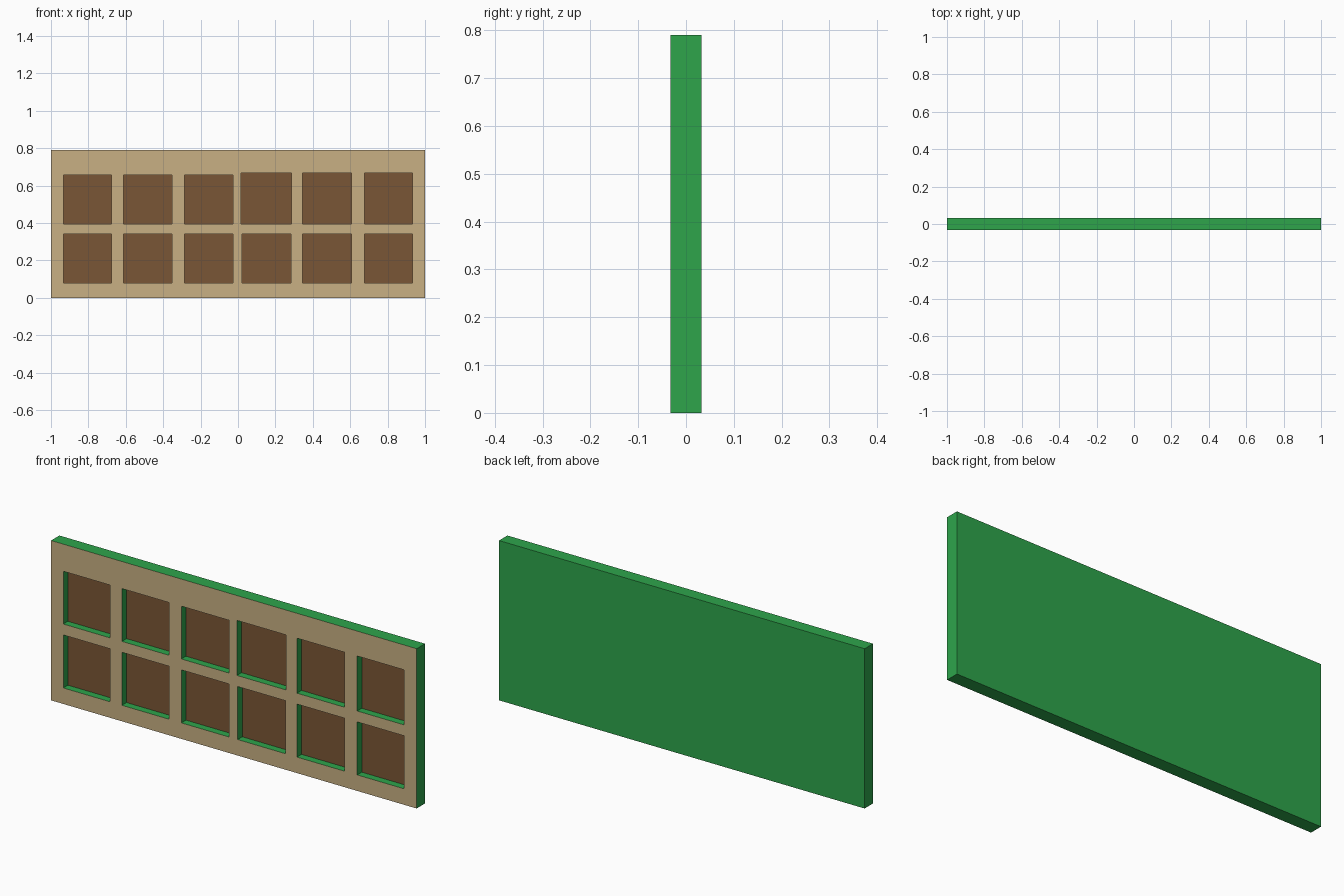
import bpy, bmesh
from mathutils import Matrix

if "Cube" in bpy.data.objects:
    bpy.data.objects.remove(bpy.data.objects["Cube"])

HALF_Y, HEIGHT, RECESS = 0.0325, 0.79, 0.036


def material(name, rgb):
    m = bpy.data.materials.new(name)
    lin = [((c / 255 + 0.055) / 1.055) ** 2.4 for c in rgb]
    m.diffuse_color = (*lin, 1)
    m.use_nodes = True
    m.node_tree.nodes["Principled BSDF"].inputs["Base Color"].default_value = m.diffuse_color
    return m


def add_box(bm, x0, x1, y0, y1, z0, z1):
    mat = (Matrix.Translation(((x0 + x1) / 2, (y0 + y1) / 2, (z0 + z1) / 2))
           @ Matrix.Diagonal((x1 - x0, y1 - y0, z1 - z0, 1)))
    bmesh.ops.create_cube(bm, size=1, matrix=mat)


def make_object(name, boxes):
    bm = bmesh.new()
    for b in boxes:
        add_box(bm, *b)
    me = bpy.data.meshes.new(name)
    bm.to_mesh(me)
    bm.free()
    ob = bpy.data.objects.new(name, me)
    bpy.context.collection.objects.link(ob)
    return ob


# Slab
panel = make_object("panel", [(-1, 1, -HALF_Y, HALF_Y, 0, HEIGHT)])

# Square recesses: six columns, two rows, one slightly larger
columns = [(-0.933, -0.677), (-0.612, -0.354), (-0.287, -0.026),
           (0.021, 0.283), (0.345, 0.606), (0.675, 0.932)]
rows = [(0.079, 0.341), (0.395, 0.656)]
holes = []
for r, (z0, z1) in enumerate(rows):
    for c, (x0, x1) in enumerate(columns):
        if r == 1 and c == 3:
            x0, x1, z1 = 0.017, 0.286, 0.667
        holes.append((x0, x1, -HALF_Y - 0.1, -HALF_Y + RECESS, z0, z1))
cutter = make_object("recess_cutter", holes)
cutter.hide_render = True

mod = panel.modifiers.new("recesses", "BOOLEAN")
mod.operation, mod.solver, mod.object = "DIFFERENCE", "EXACT", cutter
bpy.context.view_layer.objects.active = panel
bpy.ops.object.modifier_apply(modifier=mod.name)
bpy.data.objects.remove(cutter)

# Green edges and back, tan front face, brown recess floors
me = panel.data
me.materials.clear()
for m in (material("green", (46, 165, 75)), material("tan", (200, 176, 131)),
          material("brown", (122, 86, 54))):
    me.materials.append(m)
for f in me.polygons:
    f.material_index = 0
    if f.normal.y < -0.9:
        f.material_index = 1 if f.center.y < -HALF_Y + 0.01 else 2
